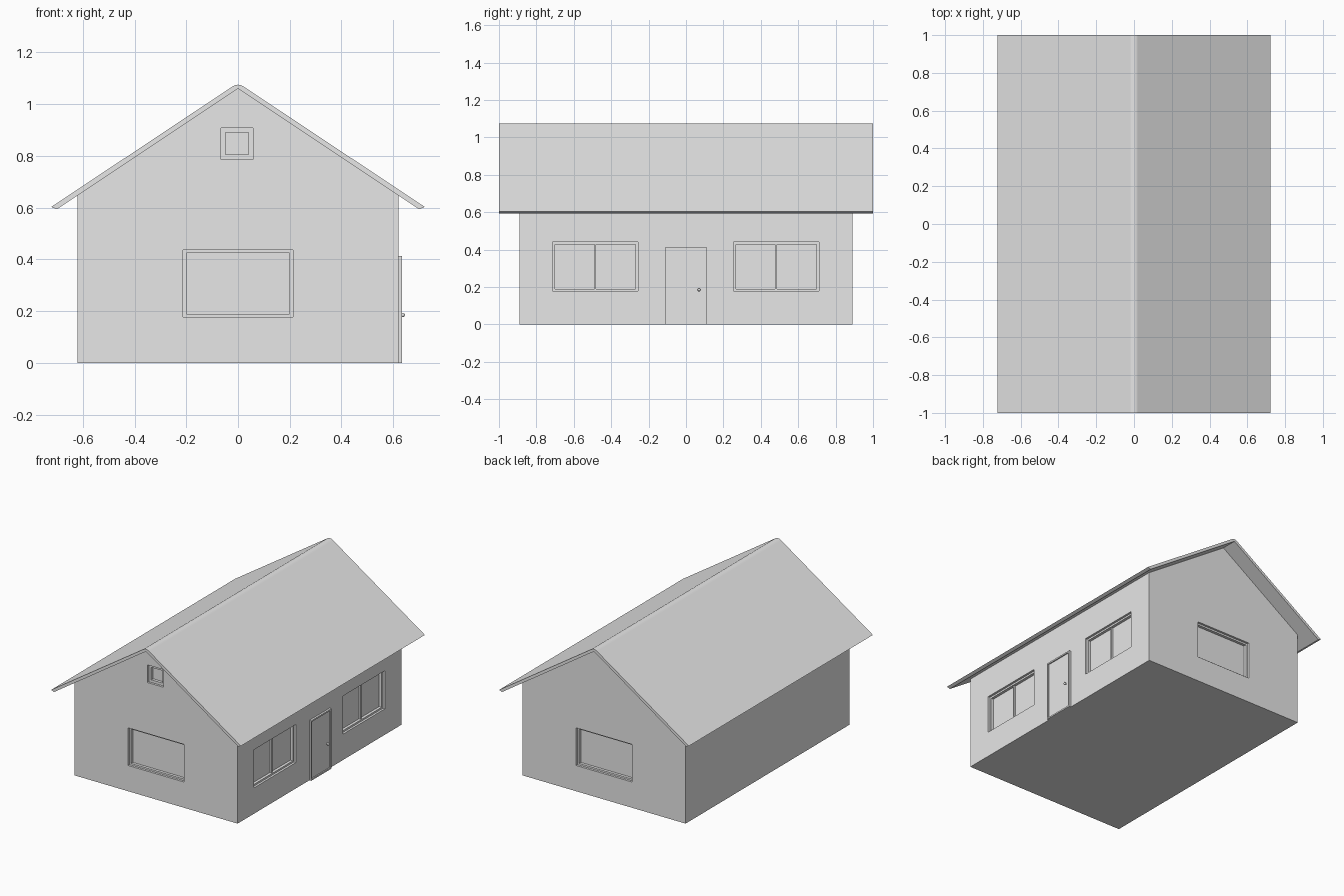
import bpy, bmesh, math
from mathutils import Matrix, Vector

if "Cube" in bpy.data.objects:
    bpy.data.objects.remove(bpy.data.objects["Cube"])

grey = bpy.data.materials.new("plain_grey")
grey.diffuse_color = (0.8, 0.8, 0.8, 1)
grey.use_nodes = True
grey.node_tree.nodes["Principled BSDF"].inputs["Base Color"].default_value = grey.diffuse_color

HX, HY = 0.62, 0.89          # half width and half length of the walls
SLOPE, PEAK = 0.664, 1.06    # roof pitch and underside ridge height


def finish(name, bm):
    bmesh.ops.recalc_face_normals(bm, faces=bm.faces[:])
    me = bpy.data.meshes.new(name)
    bm.to_mesh(me)
    bm.free()
    me.materials.append(grey)
    ob = bpy.data.objects.new(name, me)
    bpy.context.collection.objects.link(ob)
    return ob


def extrude_profile(name, pts, half):
    """Closed x-z profile extruded along y from -half to half."""
    bm = bmesh.new()
    face = bm.faces.new([bm.verts.new((x, -half, z)) for x, z in pts])
    new = bmesh.ops.extrude_face_region(bm, geom=[face])["geom"]
    bmesh.ops.translate(bm, vec=(0, 2 * half, 0),
                        verts=[v for v in new if isinstance(v, bmesh.types.BMVert)])
    return finish(name, bm)


def add_box(bm, lo, hi, mat):
    lo, hi = Vector(lo), Vector(hi)
    m = mat @ Matrix.Translation((lo + hi) / 2) @ Matrix.Diagonal((*(hi - lo), 1))
    bmesh.ops.create_cube(bm, size=1, matrix=m)


def box(name, lo, hi, mat):
    bm = bmesh.new()
    add_box(bm, lo, hi, mat)
    return finish(name, bm)


def ring(name, w, z0, z1, t, d0, d1, mat):
    """Rectangular frame of half width w and bar thickness t, depth d0 to d1."""
    bm = bmesh.new()
    loops = []
    for y in (d0, d1):
        for i in (0, t):
            loops.append([bm.verts.new(mat @ Vector((x, y, z))) for x, z in
                          ((-w + i, z0 + i), (w - i, z0 + i), (w - i, z1 - i), (-w + i, z1 - i))])
    a, b, c, d = loops
    for p, q in ((a, b), (b, d), (d, c), (c, a)):
        for k in range(4):
            n = (k + 1) % 4
            bm.faces.new((p[k], p[n], q[n], q[k]))
    return finish(name, bm)


def wall_frame(side, along=0.0):
    """Local x runs along the wall, local +y goes into it."""
    if side == "right":
        return Matrix.Translation((HX, along, 0)) @ Matrix.Rotation(math.pi / 2, 4, 'Z')
    turn = math.pi if side == "back" else 0
    return Matrix.Rotation(turn, 4, 'Z') @ Matrix.Translation((along, -HY, 0))


# Solid walls with gables, reaching just into the roof slab
eave = PEAK - SLOPE * HX + 0.005
walls = extrude_profile("walls", [(-HX, 0), (HX, 0), (HX, eave), (0, PEAK + 0.005), (-HX, eave)], HY)

# Roof slab with a rounded ridge
half_top = [(0.70, 0.594), (0.722, 0.603), (0.022, 1.068), (0.015, 1.072), (0.008, 1.0745)]
profile = [(0, PEAK)] + half_top + [(0, 1.0755)] + [(-x, z) for x, z in reversed(half_top)]
roof = extrude_profile("roof", profile, 1.0)

# Windows: name, wall, position, half width, bottom, top, bar thickness, divided
windows = [
    ("front_window", "front", 0, 0.212, 0.177, 0.436, 0.012, False),
    ("attic_window", "front", -0.004, 0.062, 0.787, 0.908, 0.018, False),
    ("back_window", "back", 0, 0.212, 0.177, 0.436, 0.012, False),
    ("side_window_near", "right", -0.485, 0.228, 0.178, 0.44, 0.012, True),
    ("side_window_far", "right", 0.482, 0.228, 0.178, 0.44, 0.012, True),
]
DEPTH = 0.04
cut = bmesh.new()
for name, side, pos, w, z0, z1, t, divided in windows:
    m = wall_frame(side, pos)
    add_box(cut, (-w, -0.05, z0), (w, DEPTH, z1), m)
    ring(name + "_frame", w, z0, z1, t, 0.015, DEPTH, m)
    box(name + "_pane", (-w + t, DEPTH - 0.006, z0 + t), (w - t, DEPTH, z1 - t), m)
    if divided:
        box(name + "_mullion", (-0.005, 0.022, z0 + t), (0.005, DEPTH - 0.006, z1 - t), m)

# Cut the window recesses out of the walls
cutter = finish("opening_cutter", cut)
cutter.hide_render = True
mod = walls.modifiers.new("openings", 'BOOLEAN')
mod.operation = 'DIFFERENCE'
mod.solver = 'EXACT'
mod.object = cutter
bpy.context.view_layer.objects.active = walls
bpy.ops.object.modifier_apply(modifier=mod.name)
bpy.data.objects.remove(cutter)

# Door with a raised frame
m = wall_frame("right", 0)
ring("door_frame", 0.11, 0, 0.413, 0.01, -0.014, 0.01, m)
box("door", (-0.10, -0.006, 0.01), (0.10, 0.01, 0.403), m)

# Door knob on a short stem
bm = bmesh.new()
bmesh.ops.create_cone(bm, cap_ends=True, segments=12, radius1=0.004, radius2=0.004, depth=0.014,
                      matrix=m @ Matrix.Translation((0.07, -0.011, 0.185)) @ Matrix.Rotation(math.pi / 2, 4, 'X'))
bmesh.ops.create_uvsphere(bm, u_segments=16, v_segments=8, radius=0.008,
                          matrix=m @ Matrix.Translation((0.07, -0.017, 0.185)))
knob = finish("door_knob", bm)
bpy.context.view_layer.objects.active = knob
knob.select_set(True)
bpy.ops.object.shade_smooth_by_angle()
